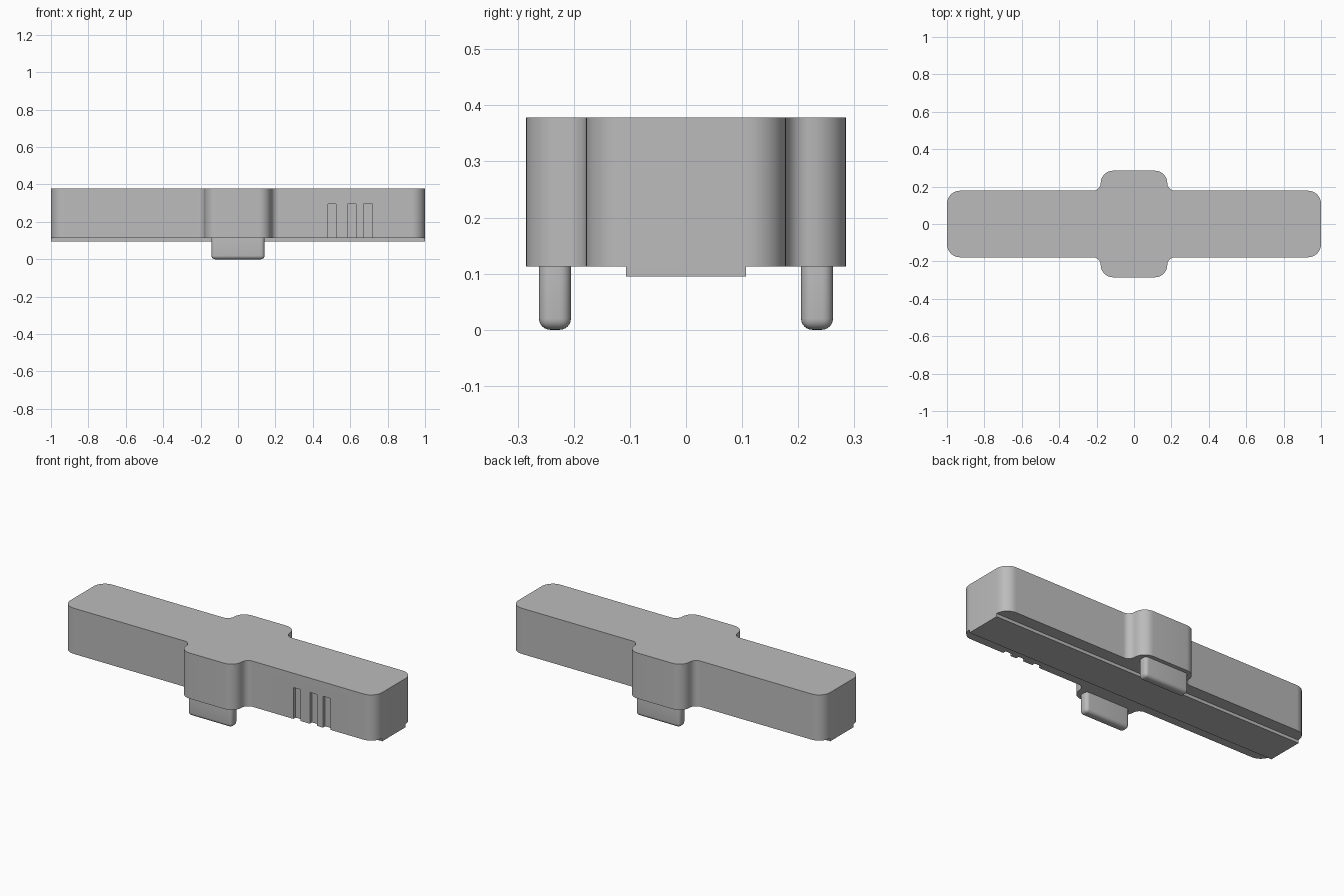
import bpy, bmesh, math
from mathutils import Vector

if "Cube" in bpy.data.objects:
    bpy.data.objects.remove(bpy.data.objects["Cube"], do_unlink=True)

grey = bpy.data.materials.new("plain grey")
grey.use_nodes = True
colour = (0.5, 0.5, 0.5, 1)
grey.diffuse_color = colour
grey.node_tree.nodes["Principled BSDF"].inputs["Base Color"].default_value = colour

HALF_LEN, HALF_DEPTH, BUMP_Y = 1.0, 0.178, 0.285
BASE, TOP = 0.113, 0.378


def arc(cx, cy, r, start, end, steps=10):
    """Points on an arc, angles in degrees."""
    angles = [math.radians(start + (end - start) * i / steps) for i in range(steps + 1)]
    return [Vector((cx + r * math.cos(a), cy + r * math.sin(a))) for a in angles]


def finish(name, bm):
    bmesh.ops.recalc_face_normals(bm, faces=bm.faces)
    mesh = bpy.data.meshes.new(name)
    bm.to_mesh(mesh)
    bm.free()
    mesh.materials.append(grey)
    obj = bpy.data.objects.new(name, mesh)
    bpy.context.collection.objects.link(obj)
    return obj


def box(name, x, y, z, bevel=0):
    """Box from (min, max) ranges, with optional rounded edges."""
    bm = bmesh.new()
    bmesh.ops.create_cube(bm, size=1)
    for v in bm.verts:
        v.co = [lo + (hi - lo) * (c + 0.5) for c, (lo, hi) in zip(v.co, (x, y, z))]
    if bevel:
        bmesh.ops.bevel(bm, geom=bm.edges[:], offset=bevel, segments=6,
                        profile=0.5, affect='EDGES')
    return finish(name, bm)


def smooth(obj):
    bpy.ops.object.select_all(action='DESELECT')
    obj.select_set(True)
    bpy.context.view_layer.objects.active = obj
    bpy.ops.object.shade_smooth_by_angle(angle=math.radians(35))


# Body: one quarter of the outline, mirrored around both axes and extruded
corner, flare, fillet = 0.07, 0.066, 0.041
side = 0.178
quarter = arc(HALF_LEN - corner, HALF_DEPTH - corner, corner, 0, 90)
quarter += arc(side + fillet, HALF_DEPTH + fillet, fillet, 270, 180)
quarter += arc(side - flare, BUMP_Y - flare, flare, 0, 90)
half = quarter + [Vector((-p.x, p.y)) for p in reversed(quarter)]
outline = half + [-p for p in half]

bm = bmesh.new()
face = bm.faces.new([bm.verts.new((p.x, p.y, BASE)) for p in outline])
walls = bmesh.ops.extrude_face_region(bm, geom=[face], use_keep_orig=True)
for v in walls["geom"]:
    if isinstance(v, bmesh.types.BMVert):
        v.co.z = TOP
bmesh.ops.remove_doubles(bm, verts=bm.verts, dist=1e-5)
body = finish("body", bm)

# Three upright grooves in the front wall, open at the bottom
for left, right in ((0.48, 0.525), (0.585, 0.632), (0.67, 0.718)):
    cutter = box("groove_cutter", (left, right), (-0.25, -HALF_DEPTH + 0.02), (0.05, 0.295))
    cutter.hide_render = True
    cut = body.modifiers.new("groove", 'BOOLEAN')
    cut.operation, cut.solver, cut.object = 'DIFFERENCE', 'EXACT', cutter
    bpy.context.view_layer.objects.active = body
    bpy.ops.object.modifier_apply(modifier=cut.name)
    bpy.data.objects.remove(cutter, do_unlink=True)
smooth(body)

# Raised strip along the underside
box("bottom_rail", (-HALF_LEN, HALF_LEN), (-0.107, 0.107), (0.095, BASE))

# Rounded tabs under the front and back bulges
for name, s in (("front_tab", -1), ("back_tab", 1)):
    y = sorted((s * 0.205, s * 0.262))
    smooth(box(name, (-0.142, 0.142), y, (0, BASE + 0.03), 0.02))
